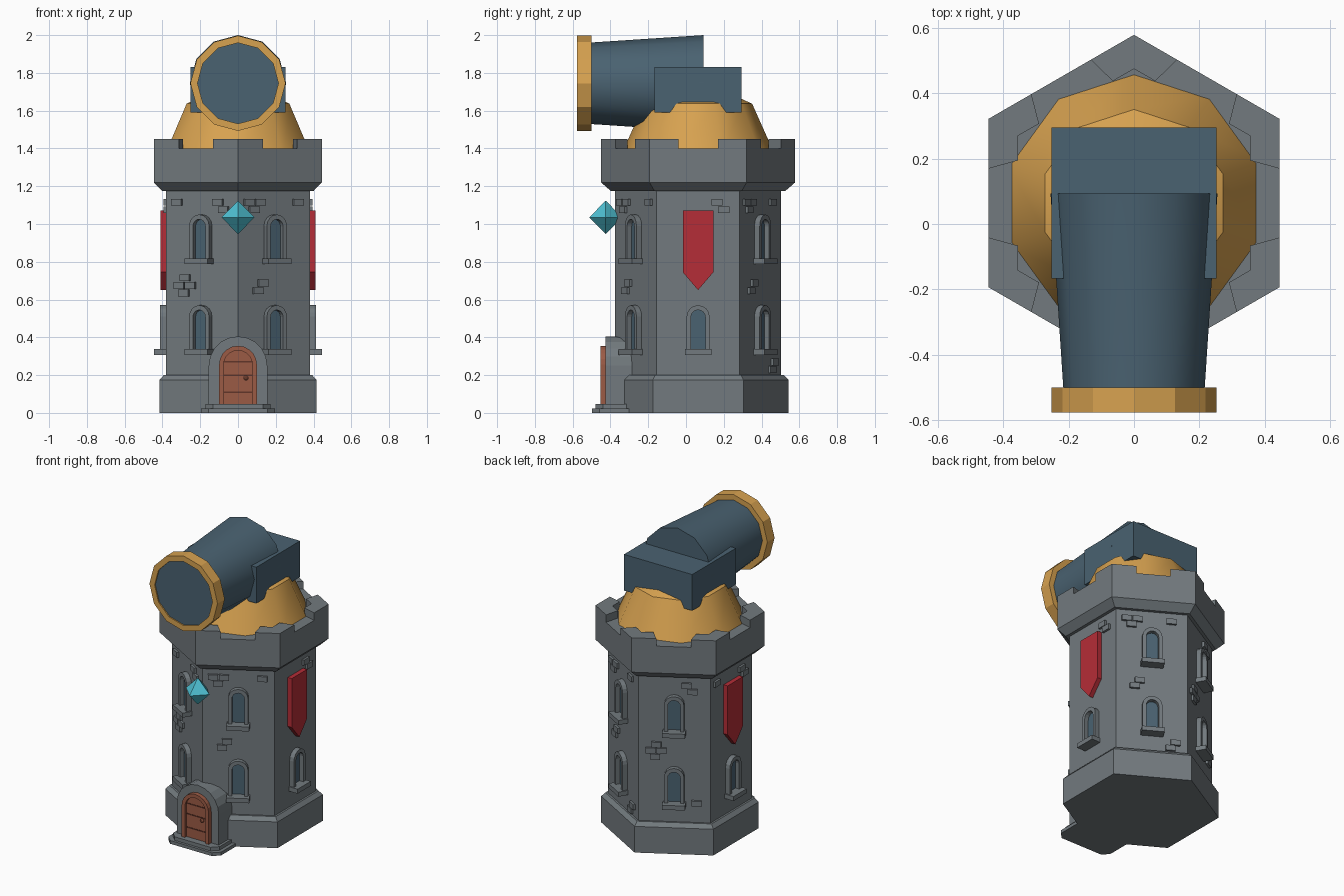
import bpy, bmesh, math
from mathutils import Matrix, Vector

cube = bpy.data.objects.get("Cube")
if cube:
    bpy.data.objects.remove(cube, do_unlink=True)


def material(name, rgb):
    m = bpy.data.materials.new(name)
    m.use_nodes = True
    m.diffuse_color = (*rgb, 1)
    bsdf = next(n for n in m.node_tree.nodes if n.type == 'BSDF_PRINCIPLED')
    bsdf.inputs["Base Color"].default_value = (*rgb, 1)
    return m


STONE = material("grey stone", (0.17, 0.195, 0.21))
BLUE = material("slate blue", (0.068, 0.122, 0.165))
GOLD = material("gold", (0.68, 0.36, 0.08))
RED = material("banner red", (0.46, 0.026, 0.038))
CYAN = material("crystal cyan", (0.077, 0.53, 0.65))
WOOD = material("door wood", (0.33, 0.105, 0.06))
DARK = material("dark wood", (0.12, 0.035, 0.022))

CY = 0.064            # tower axis in y
COS30 = math.cos(math.pi / 6)


def finish(name, bm, mat, matrix=Matrix(), smooth=0):
    bmesh.ops.recalc_face_normals(bm, faces=bm.faces)
    me = bpy.data.meshes.new(name)
    bm.to_mesh(me)
    bm.free()
    me.transform(matrix)
    me.materials.append(mat)
    ob = bpy.data.objects.new(name, me)
    bpy.context.collection.objects.link(ob)
    if smooth:
        bpy.ops.object.select_all(action='DESELECT')
        ob.select_set(True)
        bpy.context.view_layer.objects.active = ob
        bpy.ops.object.shade_smooth_by_angle(angle=math.radians(smooth))
    return ob


def lathe(name, sides, profile, mat, matrix, smooth=0):
    """Stack of polygon rings from (radius, height) pairs, capped."""
    bm = bmesh.new()
    rings = []
    for r, h in profile:
        angles = [math.pi / 2 + math.tau * i / sides for i in range(sides)]
        rings.append([bm.verts.new((r * math.cos(a), r * math.sin(a), h)) for a in angles])
    for a, b in zip(rings, rings[1:]):
        for i in range(sides):
            j = (i + 1) % sides
            bm.faces.new((a[i], a[j], b[j], b[i]))
    bm.faces.new(rings[0])
    bm.faces.new(rings[-1])
    return finish(name, bm, mat, matrix, smooth)


def prism(name, outline, w0, w1, mat, matrix, hole=None):
    """Extrude an outline from depth w0 to w1, optionally with a matching hole."""
    bm = bmesh.new()
    n = len(outline)

    def ring(points, w):
        return [bm.verts.new((u, v, w)) for u, v in points]
    back, front = ring(outline, w0), ring(outline, w1)
    loops = [back, front]
    if hole:
        loops += [ring(hole, w1), ring(hole, w0), back]
    else:
        bm.faces.new(back)
        bm.faces.new(front)
    for a, b in zip(loops, loops[1:]):
        for i in range(n):
            j = (i + 1) % n
            bm.faces.new((a[i], a[j], b[j], b[i]))
    return finish(name, bm, mat, matrix)


def rect(u, v, w, h):
    return [(u - w / 2, v - h / 2), (u + w / 2, v - h / 2),
            (u + w / 2, v + h / 2), (u - w / 2, v + h / 2)]


def arch(width, bottom, top, steps=8):
    r = width / 2
    curve = [(r * math.cos(math.pi * i / steps), top - r + r * math.sin(math.pi * i / steps))
             for i in range(steps + 1)]
    return [(-r, bottom), (r, bottom)] + curve


def wall(degrees, apothem):
    """Frame on a wall: local x runs right, y up, z outward."""
    a = math.radians(degrees)
    n = Vector((math.cos(a), math.sin(a), 0))
    t = Vector((-n.y, n.x, 0))
    m = Matrix((t, (0, 0, 1), n)).transposed().to_4x4()
    m.translation = n * apothem + Vector((0, CY, 0))
    return m


# Tower shell
axis = Matrix.Translation((0, CY, 0))
lathe("tower_body", 6, [(a / COS30, z) for a, z in (
    (0.415, 0), (0.415, 0.175), (0.393, 0.2), (0.38, 0.2), (0.38, 1.175),
    (0.4, 1.175), (0.445, 1.22), (0.445, 1.4))], STONE, axis)

# Corner merlons: V-shaped blocks wrapped around each corner
outer, inner, gap = 0.445, 0.355, 0.105
half_out, half_in = outer * math.tan(math.pi / 6), inner * math.tan(math.pi / 6)
for k in range(6):
    corner = math.radians(30 + 60 * k)
    pts = []
    for side, apo, along in ((-1, outer, gap), (0, outer, 0), (1, outer, gap),
                             (1, inner, 0.13), (0, inner, 0), (-1, inner, 0.13)):
        if side == 0:
            pts.append((apo / COS30 * math.cos(corner), apo / COS30 * math.sin(corner)))
        else:
            a = corner + side * math.pi / 6
            s = -side * along
            pts.append((apo * math.cos(a) - s * math.sin(a), apo * math.sin(a) + s * math.cos(a)))
    prism("merlon", pts, 1.39, 1.45, STONE, axis)

# Observatory dome
lathe("dome", 10, [(0.412, 1.355), (0.286, 1.637), (0.02, 1.757)], GOLD, axis, 40)

# Telescope: height axis of the lathe points to the front
tube = Matrix.Translation((0, 0, 1.745)) @ Matrix.Rotation(math.pi / 2, 4, 'X')
lathe("telescope_tube", 12, [(0.255, -0.093), (0.216, 0.5), (0.216, 0.568)], BLUE, tube, 35)
rim = [[(r * math.sin(math.tau * i / 12), r * math.cos(math.tau * i / 12))
        for i in range(12)] for r in (0.252, 0.214)]
prism("telescope_rim", rim[0], 0.5, 0.576, GOLD, tube, rim[1])
prism("telescope_mount", rect(0, 0.064, 0.505, 0.462), 1.59, 1.832, BLUE, Matrix())


# Windows
def window(face, z):
    prism("window_frame", arch(0.122, z, z + 0.26), -0.01, 0.032, STONE, face,
          arch(0.076, z + 0.01, z + 0.235))
    prism("window_glass", arch(0.08, z + 0.01, z + 0.237), -0.005, 0.004, BLUE, face)
    prism("window_sill", rect(0, z + 0.012, 0.14, 0.03), -0.01, 0.065, STONE, face)


# Raised bricks, given as (across, height) centres per wall
PLUS = [(0, 0.04), (-0.035, 0), (0.032, 0), (-0.008, -0.04)]
STAGGER = [(0.015, 0.02), (-0.015, -0.02)]
STEP = [(-0.015, 0.02), (0.02, -0.02)]
TRIO = [(-0.035, 0.02), (0.032, 0.02), (-0.005, -0.02)]
SINGLE = [(0, 0.02)]
CLUSTERS = {
    -60: [(TRIO, -0.12, 1.095), (SINGLE, 0.145, 1.095), (STAGGER, -0.085, 0.667)],
    -120: [(STEP, 0.115, 1.095), (SINGLE, -0.15, 1.095), (PLUS, -0.1, 0.675)],
    0: [(STEP, 0.115, 1.095)],
    180: [(STEP, 0.115, 1.095), (SINGLE, -0.16, 1.095)],
    60: [(TRIO, -0.12, 1.095), (SINGLE, 0.12, 1.095), (STAGGER, -0.09, 0.667),
         (STAGGER, 0.13, 0.25)],
    120: [(STEP, 0.09, 1.095), (PLUS, -0.11, 0.675), (SINGLE, 0.135, 0.31)],
}

for angle, clusters in CLUSTERS.items():
    face = wall(angle, 0.38)
    window(face, 0.31)
    if angle % 180:
        window(face, 0.79)
    else:
        # Hanging banner with a pointed tail
        prism("banner", [(-0.081, 0.745), (0, 0.65), (0.081, 0.745), (0.081, 1.072),
                         (-0.081, 1.072)], -0.01, 0.03, RED, face)
    for pattern, u, v in clusters:
        for du, dv in pattern:
            prism("brick", rect(u + du, v + dv, 0.06, 0.036), -0.01, 0.015, STONE, face)

# Doorway on the front corner
front = wall(-90, CY)
prism("door_surround", arch(0.31, 0, 0.405, 10), 0.25, 0.425, STONE, front, arch(0.2, 0, 0.355, 10))
prism("door_frame", arch(0.2, 0.04, 0.355, 10), 0.3, 0.453, WOOD, front, arch(0.152, 0.04, 0.33, 10))
prism("door_panel", arch(0.156, 0.04, 0.332, 10), 0.3, 0.435, WOOD, front)
for z in (0.11, 0.2, 0.27):
    prism("door_seam", rect(0, z, 0.15, 0.007), 0.43, 0.438, DARK, front)
knob = front @ Matrix.Translation((0.042, 0.185, 0.43))
lathe("door_knob", 8, [(0.013, 0), (0.013, 0.012), (0.006, 0.018)], WOOD, knob)

# Door step with clipped front corners, in two tiers
for half, reach, z0, z1 in ((0.195, 0.497, 0, 0.022), (0.172, 0.48, 0.022, 0.046)):
    prism("door_step", [(-half, -0.28), (-half, 0.04 - reach), (0.04 - half, -reach),
                        (half - 0.04, -reach), (half, 0.04 - reach), (half, -0.28)],
          z0, z1, STONE, Matrix())

# Crystal on the front corner
lathe("crystal", 4, [(0.001, -0.088), (0.087, 0), (0.001, 0.088)], CYAN,
      Matrix.Translation((0, -0.425, 1.035)))
